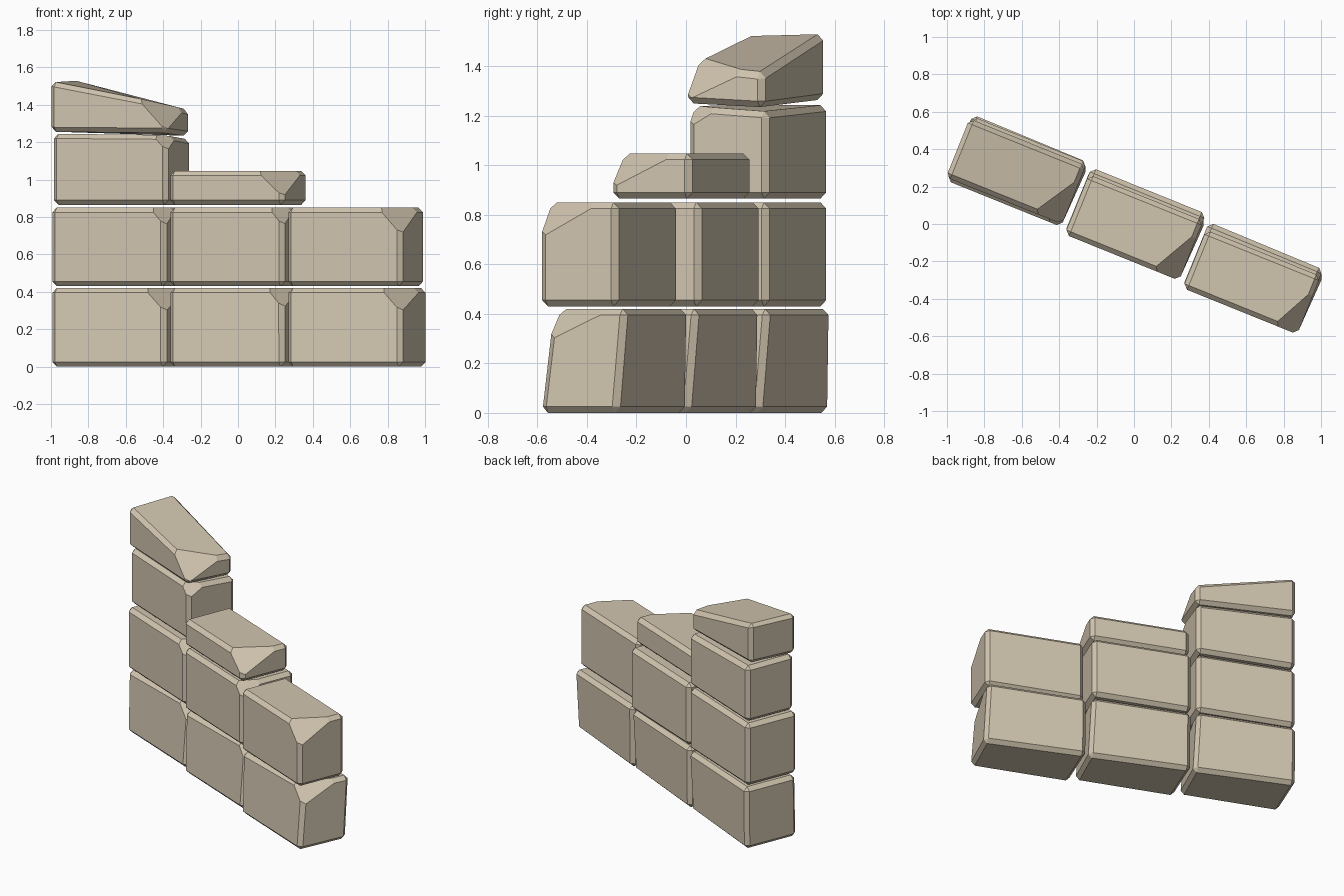
import bpy, bmesh, math
from mathutils import Vector, Matrix

if "Cube" in bpy.data.objects:
    bpy.data.objects.remove(bpy.data.objects["Cube"])

stone = bpy.data.materials.new("sandstone")
stone.diffuse_color = (0.64, 0.56, 0.43, 1)
stone.use_nodes = True
stone.node_tree.nodes["Principled BSDF"].inputs["Base Color"].default_value = stone.diffuse_color

ROT = Matrix.Rotation(math.radians(-22), 4, 'Z')   # direction of the wall
BACKWARD = Vector((-0.375, 0.927, 0))              # straight back, in wall axes
STEP = Vector((0.693, -0.030))                     # offset between columns
LAST = Vector((0.70, -0.0325))                     # centre of the right column
HL, HD = 0.33, 0.1875                              # half length and half depth


def block(name, col, bottom, top, cut, lean=(0, 0, 0, 0), front=0, back=0,
          twist=0, grow=0):
    """Chamfered stone. bottom/top: heights of front-left, front-right,
    back-right, back-left corners; cut: length, drop, depth of the chipped
    front-right top corner; lean: backward shift of the top corners;
    front/back: moves those faces; twist: moves the back-right edge."""
    c = LAST - STEP * (2 - col)
    left, right = c.x - HL - grow, c.x + HL
    f, b = c.y - HD + front, c.y + HD + back
    plan = [(left, f), (right, f), (right, b), (left, b)]
    lo = [Vector((x, y, z)) for (x, y), z in zip(plan, bottom)]
    hi = [Vector((x, y, z)) + BACKWARD * s
          for (x, y), z, s in zip(plan, top, lean)]
    lo[2] += BACKWARD * twist
    hi[2] += BACKWARD * twist

    bm = bmesh.new()
    for p in lo + hi:
        bm.verts.new(p)
    bmesh.ops.convex_hull(bm, input=bm.verts[:])
    bmesh.ops.dissolve_limit(bm, angle_limit=math.radians(12),
                             verts=bm.verts[:], edges=bm.edges[:])
    bmesh.ops.bevel(bm, geom=bm.edges[:], offset=0.025, segments=1,
                    affect='EDGES', profile=0.5)

    # chipped corner
    corner = hi[1]
    p = corner + (hi[0] - corner).normalized() * cut[0]
    q = corner + (lo[1] - corner).normalized() * cut[1]
    r = corner + (hi[2] - corner).normalized() * cut[2]
    n = (q - p).cross(r - p).normalized()
    if n.dot(corner - p) < 0:
        n = -n
    bmesh.ops.bisect_plane(bm, geom=bm.verts[:] + bm.edges[:] + bm.faces[:],
                           plane_co=p, plane_no=n, clear_outer=True)
    bmesh.ops.holes_fill(bm, edges=[e for e in bm.edges if e.is_boundary], sides=0)
    bmesh.ops.recalc_face_normals(bm, faces=bm.faces[:])
    bm.transform(ROT)

    me = bpy.data.meshes.new(name)
    bm.to_mesh(me)
    bm.free()
    me.materials.append(stone)
    bpy.context.collection.objects.link(bpy.data.objects.new(name, me))


# two full courses; the right ends of the lowest one lean back slightly
bottom_cuts = [(0.12, 0.13, 0.27), (0.095, 0.11, 0.22), (0.12, 0.13, 0.27)]
second_cuts = [(0.09, 0.10, 0.18), (0.085, 0.10, 0.18), (0.135, 0.145, 0.27)]
second_back = [-0.005, 0.01, -0.04]
for i, side in enumerate(("left", "middle", "right")):
    block(f"bottom_stone_{side}", i, [0] * 4, [0.42] * 4, bottom_cuts[i],
          lean=(0.01, 0.05, 0.035, 0.005), twist=-0.035)
    block(f"second_stone_{side}", i, [0.43] * 4, [0.85] * 4, second_cuts[i],
          back=second_back[i])

# broken upper courses
block("third_stone_left", 0, [0.865] * 4, [1.245, 1.24, 1.215, 1.243],
      (0.085, 0.09, 0.14), front=0.025, back=-0.005)
block("half_stone_middle", 1, [0.865] * 4, [1.047] * 4, (0.155, 0.14, 0.29),
      back=-0.03)
block("sloped_cap_stone", 0, [1.255, 1.25, 1.232, 1.265],
      [1.525, 1.405, 1.37, 1.535], (0.17, 0.145, 0.27),
      front=0.015, back=-0.022, grow=0.01)
